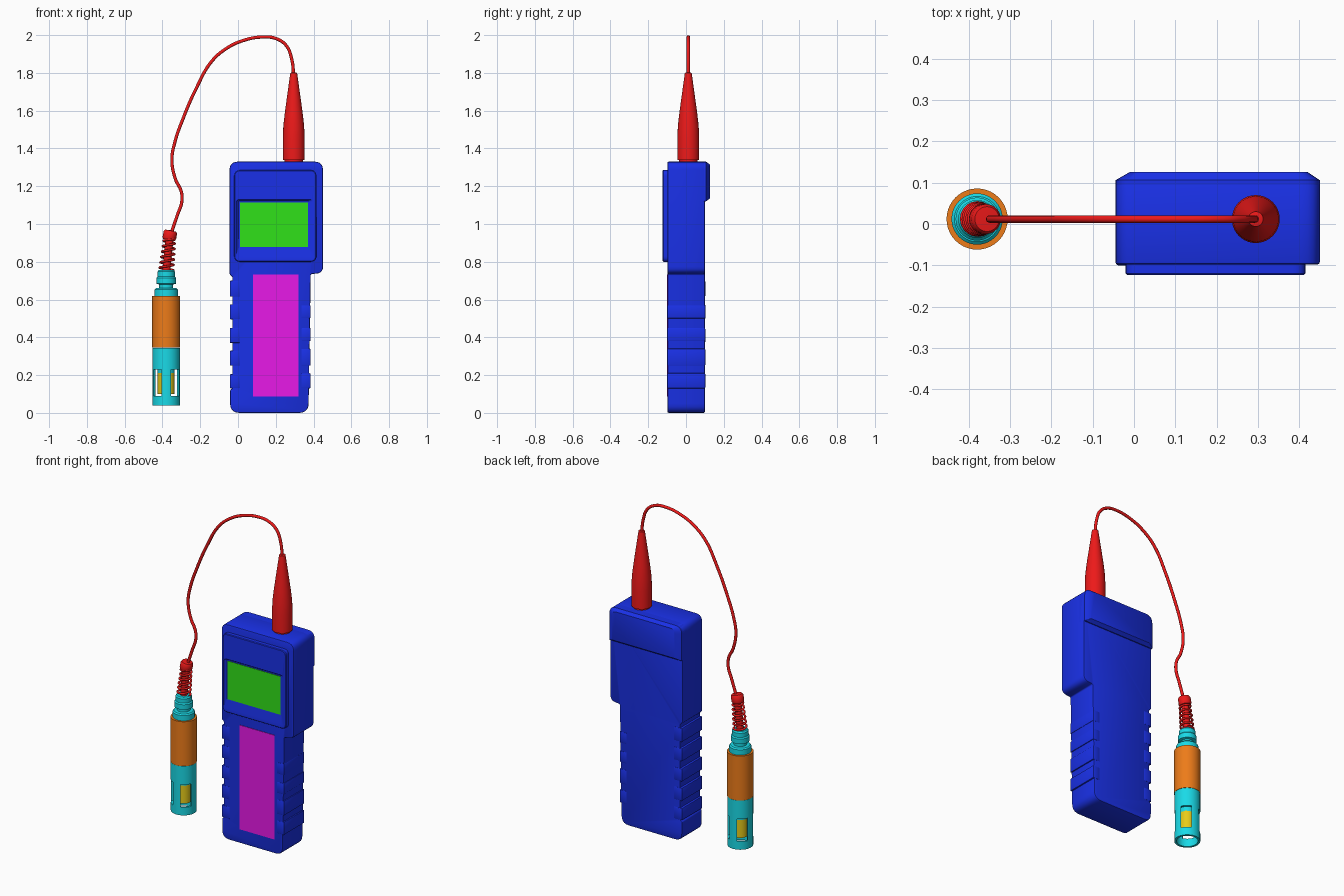
import bpy, bmesh, math
from mathutils import Vector

if "Cube" in bpy.data.objects:
    bpy.data.objects.remove(bpy.data.objects["Cube"])

PROBE_X, Y0 = -0.38, 0.012


def mat(name, r, g, b):
    m = bpy.data.materials.new(name)
    m.diffuse_color = (r, g, b, 1)
    m.use_nodes = True
    m.node_tree.nodes["Principled BSDF"].inputs["Base Color"].default_value = m.diffuse_color
    return m


BLUE, RED = mat("blue", 0.01, 0.03, 0.8), mat("red", 0.85, 0.01, 0.01)
GREEN, MAGENTA = mat("green", 0.03, 0.75, 0.01), mat("magenta", 0.8, 0.01, 0.8)
CYAN, ORANGE = mat("cyan", 0.01, 0.7, 0.8), mat("orange", 0.85, 0.2, 0.01)
YELLOW = mat("yellow", 0.8, 0.6, 0.01)


def select(ob):
    bpy.ops.object.select_all(action='DESELECT')
    ob.select_set(True)
    bpy.context.view_layer.objects.active = ob


def finish(name, bm, material, bevel=0):
    bmesh.ops.recalc_face_normals(bm, faces=bm.faces)
    me = bpy.data.meshes.new(name)
    bm.to_mesh(me)
    bm.free()
    me.materials.append(material)
    ob = bpy.data.objects.new(name, me)
    bpy.context.collection.objects.link(ob)
    select(ob)
    if bevel:
        md = ob.modifiers.new("bevel", 'BEVEL')
        md.width, md.segments, md.limit_method = bevel, 2, 'ANGLE'
        md.angle_limit = math.radians(40)
        bpy.ops.object.modifier_apply(modifier="bevel")
    bpy.ops.object.shade_smooth_by_angle(angle=math.radians(35))
    return ob


def rounded(corners, seg=5):
    """Outline in x, z from (x, z, radius) corners."""
    out, n = [], len(corners)
    for i, (x, z, r) in enumerate(corners):
        p = Vector((x, z))
        a = (Vector(corners[i - 1][:2]) - p).normalized() * r
        b = (Vector(corners[(i + 1) % n][:2]) - p).normalized() * r
        if r == 0:
            out.append(p)
            continue
        for k in range(seg + 1):
            t = k / seg
            out.append(p + a * (1 - t) ** 2 + b * t ** 2)
    return out


def rect(x0, x1, z0, z1, r=0.02, low=None):
    low = r if low is None else low
    return rounded([(x0, z0, low), (x1, z0, low), (x1, z1, r), (x0, z1, r)])


def loft(name, sections, material, bevel=0):
    """Join outlines given as (outline, y), capped at both ends."""
    bm = bmesh.new()
    rings = [[bm.verts.new((p.x, y, p.y)) for p in o] for o, y in sections]
    n = len(rings[0])
    for a, b in zip(rings, rings[1:]):
        for i in range(n):
            bm.faces.new((a[i], a[(i + 1) % n], b[(i + 1) % n], b[i]))
    bm.faces.new(rings[0])
    bm.faces.new(rings[-1])
    return finish(name, bm, material, bevel)


def box(name, x0, x1, y0, y1, z0, z1, material, bevel=0):
    o = rounded([(x0, z0, 0), (x1, z0, 0), (x1, z1, 0), (x0, z1, 0)])
    return loft(name, [(o, y0), (o, y1)], material, bevel)


def lathe(name, profile, x, material, n=40):
    """Turn an (r, z) profile about a vertical axis at x."""
    bm = bmesh.new()
    vs = [bm.verts.new((r, 0, z)) for r, z in profile]
    es = [bm.edges.new(e) for e in zip(vs, vs[1:])]
    bmesh.ops.spin(bm, geom=vs + es, cent=(0, 0, 0), axis=(0, 0, 1),
                   angle=math.tau, steps=n, use_duplicate=False)
    bmesh.ops.remove_doubles(bm, verts=bm.verts, dist=1e-5)
    ob = finish(name, bm, material)
    ob.location = (x, Y0, 0)
    return ob


def tube(name, pts, radius, material, smooth=True):
    cu = bpy.data.curves.new(name, 'CURVE')
    cu.dimensions = '3D'
    cu.bevel_depth, cu.bevel_resolution, cu.use_fill_caps = radius, 3, True
    if smooth:
        sp = cu.splines.new('BEZIER')
        sp.bezier_points.add(len(pts) - 1)
        for bp, p in zip(sp.bezier_points, pts):
            bp.co = p
            bp.handle_left_type = bp.handle_right_type = 'AUTO'
    else:
        sp = cu.splines.new('POLY')
        sp.points.add(len(pts) - 1)
        for q, p in zip(sp.points, pts):
            q.co = (*p, 1)
    cu.materials.append(material)
    ob = bpy.data.objects.new(name, cu)
    bpy.context.collection.objects.link(ob)
    select(ob)
    bpy.ops.object.convert(target='MESH')
    bpy.ops.object.shade_smooth_by_angle(angle=math.radians(40))


# Main housing: wide head over a narrower handle
outline = rounded([
    (-0.045, 1.33, 0.045), (0.45, 1.33, 0.045), (0.45, 0.74, 0.035),
    (0.385, 0.735, 0.008), (0.373, 0.0, 0.05), (-0.042, 0.0, 0.05),
    (-0.042, 0.12, 0.005), (-0.03, 0.13, 0.005), (-0.03, 0.72, 0.005),
    (-0.045, 0.735, 0.005)])
loft("housing", [(outline, -0.098), (outline, 0.1)], BLUE, 0.006)

# Raised hump across the back of the head
loft("back_hump", [(rect(-0.045, 0.45, 1.12, 1.33, 0.045, 0.002), 0.06),
                   (rect(-0.045, 0.45, 1.12, 1.33, 0.045, 0.002), 0.106),
                   (rect(-0.01, 0.42, 1.135, 1.315, 0.03, 0.002), 0.126)], BLUE)

# Display bezel with sloping recess, and the display
outer = rect(-0.02, 0.415, 0.8, 1.285, 0.03)
loft("display_bezel", [(outer, -0.09), (outer, -0.12),
                       (rect(-0.016, 0.411, 0.804, 1.281, 0.028), -0.124),
                       (rect(-0.008, 0.395, 0.825, 1.13, 0.015), -0.124),
                       (rect(0.003, 0.377, 0.872, 1.122, 0.008), -0.112)], BLUE)
box("display", 0.01, 0.37, -0.115, -0.108, 0.878, 1.115, GREEN)

# Keypad panel
box("keypad", 0.08, 0.32, -0.101, -0.09, 0.087, 0.732, MAGENTA)

# Grip ridges on both sides of the handle
for i, (z0, z1) in enumerate([(0.615, 0.7), (0.495, 0.575), (0.37, 0.45),
                              (0.25, 0.33), (0.13, 0.205)]):
    box(f"left_grip_{i + 1}", -0.043, 0.013, -0.1, 0.102, z0, z1, BLUE, 0.005)
for i, (z0, z1) in enumerate([(0.5, 0.57), (0.38, 0.45), (0.25, 0.34), (0.13, 0.21)]):
    box(f"right_grip_{i + 1}", 0.335, 0.384, -0.1, 0.102, z0, z1, BLUE, 0.005)

# Tapered cable boot on top of the housing
lathe("cable_boot", [(0, 1.31), (0.048, 1.31), (0.048, 1.34), (0.058, 1.34),
                     (0.058, 1.45), (0.055, 1.52), (0.047, 1.59), (0.036, 1.67),
                     (0.018, 1.8), (0, 1.805)], 0.295, RED)

# Cable
path = [(0.295, 1.78), (0.285, 1.87), (0.255, 1.945), (0.2, 1.982), (0.13, 1.99),
        (0.03, 1.972), (-0.06, 1.93), (-0.14, 1.86), (-0.22, 1.72), (-0.29, 1.56),
        (-0.335, 1.43), (-0.35, 1.34), (-0.332, 1.24), (-0.3, 1.17),
        (-0.298, 1.115), (-0.32, 1.05), (-0.347, 0.97), (-0.36, 0.93)]
tube("cable", [(x, Y0, z) for x, z in path], 0.009, RED)

# Coiled strain relief, leaning towards the cable
low, high = Vector((PROBE_X, Y0, 0.755)), Vector((-0.362, Y0, 0.925))
coil = []
for k in range(6 * 20 + 1):
    t, a = k / 120, k / 20 * math.tau
    r = 0.038 - 0.008 * t
    coil.append(low.lerp(high, t) + Vector((r * math.cos(a), r * math.sin(a), 0)))
tube("strain_coil", coil, 0.006, RED, False)
tube("strain_core", [low - Vector((0, 0, 0.01)), high], 0.022, RED, False)
cap = lathe("strain_cap", [(0, -0.03), (0.032, -0.03), (0.036, -0.02), (0.036, 0.01),
                           (0.03, 0.02), (0, 0.022)], 0, RED)
cap.location, cap.rotation_euler = (-0.36, Y0, 0.945), (0, 0.2, 0)

# Probe: connector, sleeve, slotted cage and sensor
lathe("probe_connector", [(0, 0.61), (0.062, 0.61), (0.062, 0.653), (0.055, 0.66),
                          (0.037, 0.662), (0.037, 0.68), (0.052, 0.684),
                          (0.052, 0.715), (0.046, 0.722), (0.046, 0.748),
                          (0.04, 0.756), (0, 0.756)], PROBE_X, CYAN)
lathe("probe_sleeve", [(0, 0.345), (0.074, 0.345), (0.074, 0.62), (0, 0.62)],
      PROBE_X, ORANGE)
cage = lathe("probe_cage", [(0, 0.24), (0.06, 0.24), (0.06, 0.04), (0.073, 0.04),
                            (0.073, 0.344), (0, 0.344)], PROBE_X, CYAN, 48)
for turn in (45, -45):
    cutter = box("slot_cutter", -0.1, 0.1, -0.03, 0.03, 0.09, 0.23, CYAN)
    cutter.location, cutter.rotation_euler = (PROBE_X, Y0, 0), (0, 0, math.radians(turn))
    cutter.hide_render = True
    bpy.context.view_layer.update()
    select(cage)
    md = cage.modifiers.new("slots", 'BOOLEAN')
    md.operation, md.solver, md.object = 'DIFFERENCE', 'EXACT', cutter
    bpy.ops.object.modifier_apply(modifier="slots")
    bpy.data.objects.remove(cutter)
bpy.ops.object.shade_smooth_by_angle(angle=math.radians(35))
lathe("sensor", [(0, 0.1), (0.045, 0.1), (0.045, 0.212), (0, 0.212)], PROBE_X, YELLOW)
lathe("sensor_mount", [(0, 0.21), (0.045, 0.21), (0.045, 0.25), (0, 0.25)], PROBE_X, CYAN)
